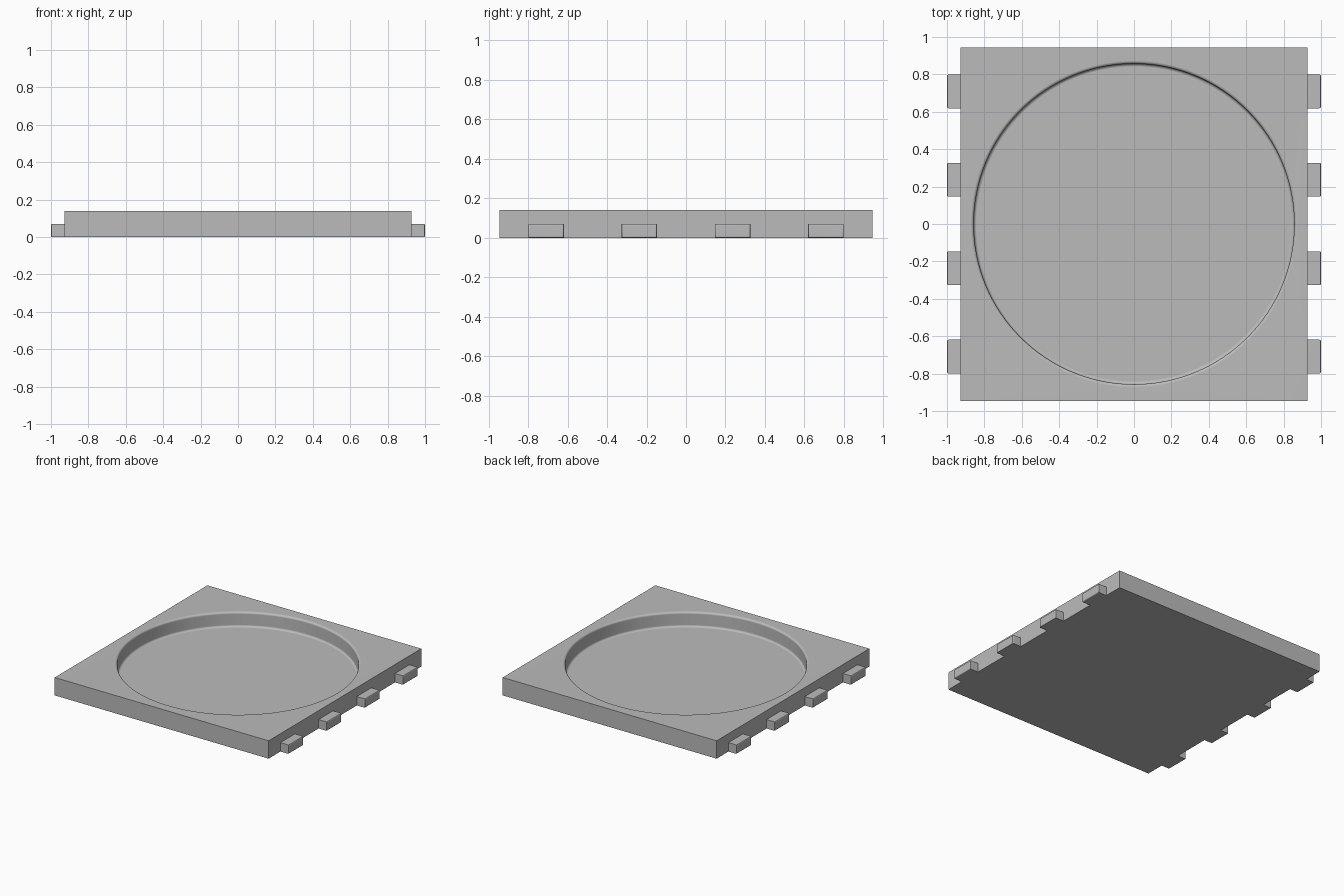
import bpy, bmesh
from math import sin, cos, pi

if "Cube" in bpy.data.objects:
    bpy.data.objects.remove(bpy.data.objects["Cube"])

HALF_X, HALF_Y, HEIGHT = 0.927, 0.945, 0.14
RADIUS, FLOOR_Z, FILLET = 0.857, 0.025, 0.016
SEGMENTS, STEPS = 128, 5
TAB_WIDTH, TAB_HEIGHT, EMBED = 0.18, 0.07, 0.02

# Single grey material
grey = bpy.data.materials.new("plain grey")
grey.use_nodes = True
grey.diffuse_color = (0.5, 0.5, 0.5, 1)
grey.node_tree.nodes["Principled BSDF"].inputs["Base Color"].default_value = grey.diffuse_color


def make_object(name, bm):
    bmesh.ops.recalc_face_normals(bm, faces=bm.faces)
    mesh = bpy.data.meshes.new(name)
    bm.to_mesh(mesh)
    bm.free()
    mesh.materials.append(grey)
    obj = bpy.data.objects.new(name, mesh)
    bpy.context.collection.objects.link(obj)
    return obj


# Square plate with a round, filleted recess
def build_tray():
    bm = bmesh.new()
    corners = [(-HALF_X, -HALF_Y), (HALF_X, -HALF_Y), (HALF_X, HALF_Y), (-HALF_X, HALF_Y)]
    low = [bm.verts.new((x, y, 0)) for x, y in corners]
    high = [bm.verts.new((x, y, HEIGHT)) for x, y in corners]
    bm.faces.new(low)
    for i in range(4):
        j = (i + 1) % 4
        bm.faces.new((low[i], low[j], high[j], high[i]))

    # Recess profile: rounded lip, straight wall, rounded foot
    angles = [i * pi / 2 / STEPS for i in range(STEPS + 1)]
    profile = [(RADIUS + FILLET * (1 - sin(a)), HEIGHT - FILLET * (1 - cos(a))) for a in angles]
    profile += [(RADIUS - FILLET * (1 - cos(a)), FLOOR_Z + FILLET * (1 - sin(a))) for a in angles]
    rings = []
    for r, z in profile:
        turn = [2 * pi * k / SEGMENTS for k in range(SEGMENTS)]
        rings.append([bm.verts.new((r * cos(t), r * sin(t), z)) for t in turn])
    for a, b in zip(rings, rings[1:]):
        for k in range(SEGMENTS):
            n = (k + 1) % SEGMENTS
            bm.faces.new((a[k], a[n], b[n], b[k]))
    bm.faces.new(rings[-1])

    # Top surface between the square edge and the round lip
    rim = [bm.edges.get((loop[i - 1], loop[i])) for loop in (high, rings[0]) for i in range(len(loop))]
    bmesh.ops.triangle_fill(bm, edges=rim, use_beauty=True, normal=(0, 0, 1))
    return make_object("tray_plate", bm)


# Side tab with softened outer end
def build_tab(name, side, y):
    length = 1 - HALF_X + EMBED
    bm = bmesh.new()
    bmesh.ops.create_cube(bm, size=1)
    for v in bm.verts:
        v.co.x = side * (1 - length / 2) + v.co.x * length
        v.co.y = y + v.co.y * TAB_WIDTH
        v.co.z = (v.co.z + 0.5) * TAB_HEIGHT
    end = [e for e in bm.edges if all(v.co.x * side > 0.99 for v in e.verts)]
    bmesh.ops.bevel(bm, geom=end, offset=0.008, segments=3, profile=0.5, affect='EDGES')
    return make_object(name, bm)


parts = [build_tray()]
pitch = HALF_Y / 2
for label, side in (("left", 1), ("right", -1)):
    for i in range(4):
        parts.append(build_tab(f"{label}_tab_{i + 1}", side, (i - 1.5) * pitch))

# Smooth the fillets while keeping flat faces and corners crisp
for obj in parts:
    bpy.ops.object.select_all(action='DESELECT')
    obj.select_set(True)
    bpy.context.view_layer.objects.active = obj
    bpy.ops.object.shade_smooth_by_angle(angle=pi / 6)
    weighted = obj.modifiers.new("flat face normals", 'WEIGHTED_NORMAL')
    weighted.keep_sharp = True
